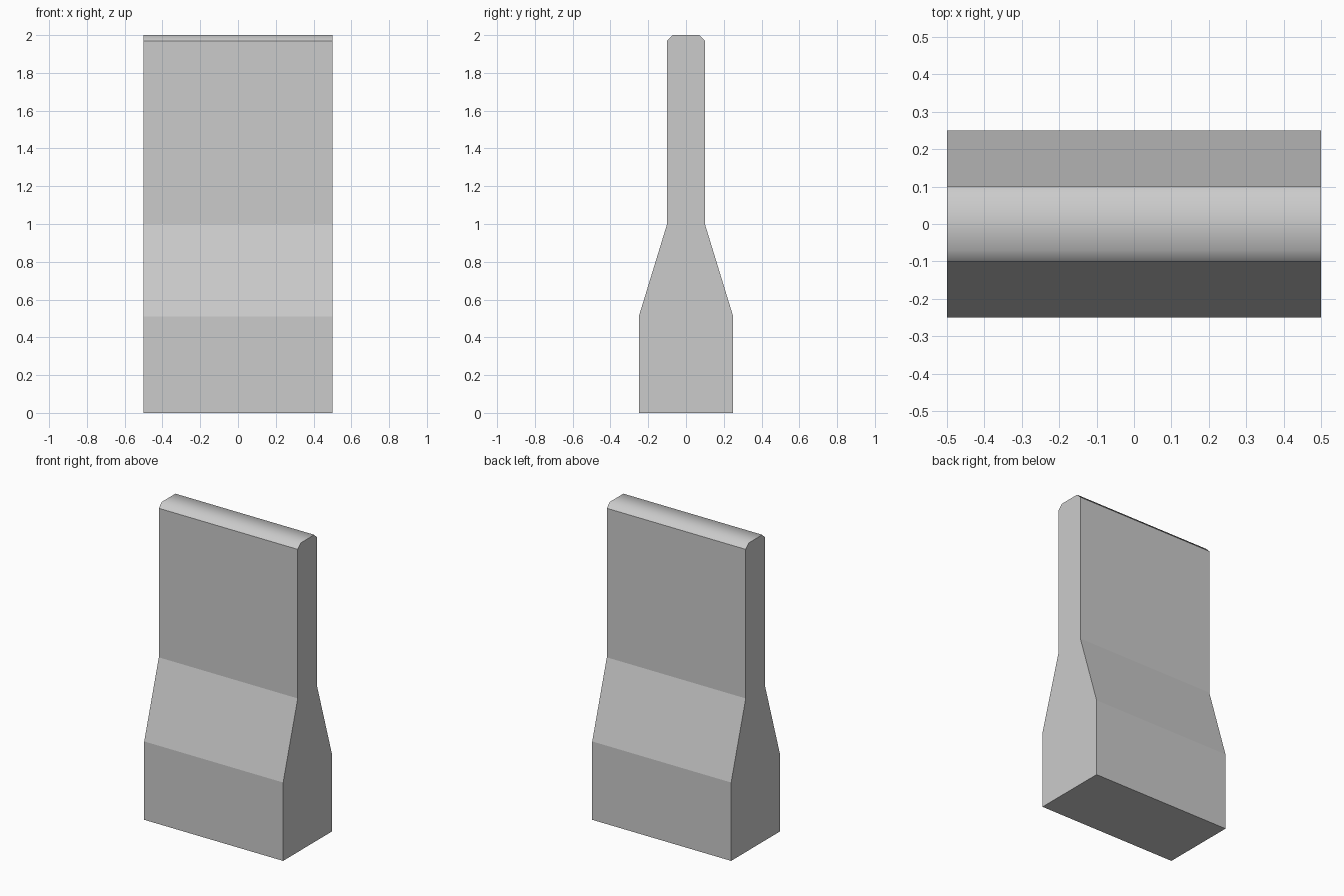
import bpy
import bmesh

cube = bpy.data.objects.get("Cube")
if cube:
    bpy.data.objects.remove(cube, do_unlink=True)

# Plain grey material
grey = bpy.data.materials.new("plain grey")
grey.use_nodes = True
colour = (0.6, 0.6, 0.6, 1)
grey.diffuse_color = colour
grey.node_tree.nodes["Principled BSDF"].inputs["Base Color"].default_value = colour

# Half profile as (half depth, height): base, taper, upright slab, chamfered top
half = [(0.25, 0), (0.25, 0.51), (0.1, 1), (0.1, 1.97), (0.07, 2)]
profile = half + [(-y, z) for y, z in reversed(half)]

# Extrude the mirrored profile across the width
bm = bmesh.new()
end = bm.faces.new([bm.verts.new((-0.5, y, z)) for y, z in profile])
ext = bmesh.ops.extrude_face_region(bm, geom=[end], use_keep_orig=True)
moved = [v for v in ext["geom"] if isinstance(v, bmesh.types.BMVert)]
bmesh.ops.translate(bm, verts=moved, vec=(1, 0, 0))
bmesh.ops.recalc_face_normals(bm, faces=bm.faces)

# Only the rounded top is shaded smooth
for face in bm.faces:
    face.smooth = face.calc_center_median().z > 1.9

mesh = bpy.data.meshes.new("barrier_wall")
bm.to_mesh(mesh)
bm.free()
mesh.materials.append(grey)
wall = bpy.data.objects.new("barrier_wall", mesh)
bpy.context.collection.objects.link(wall)
